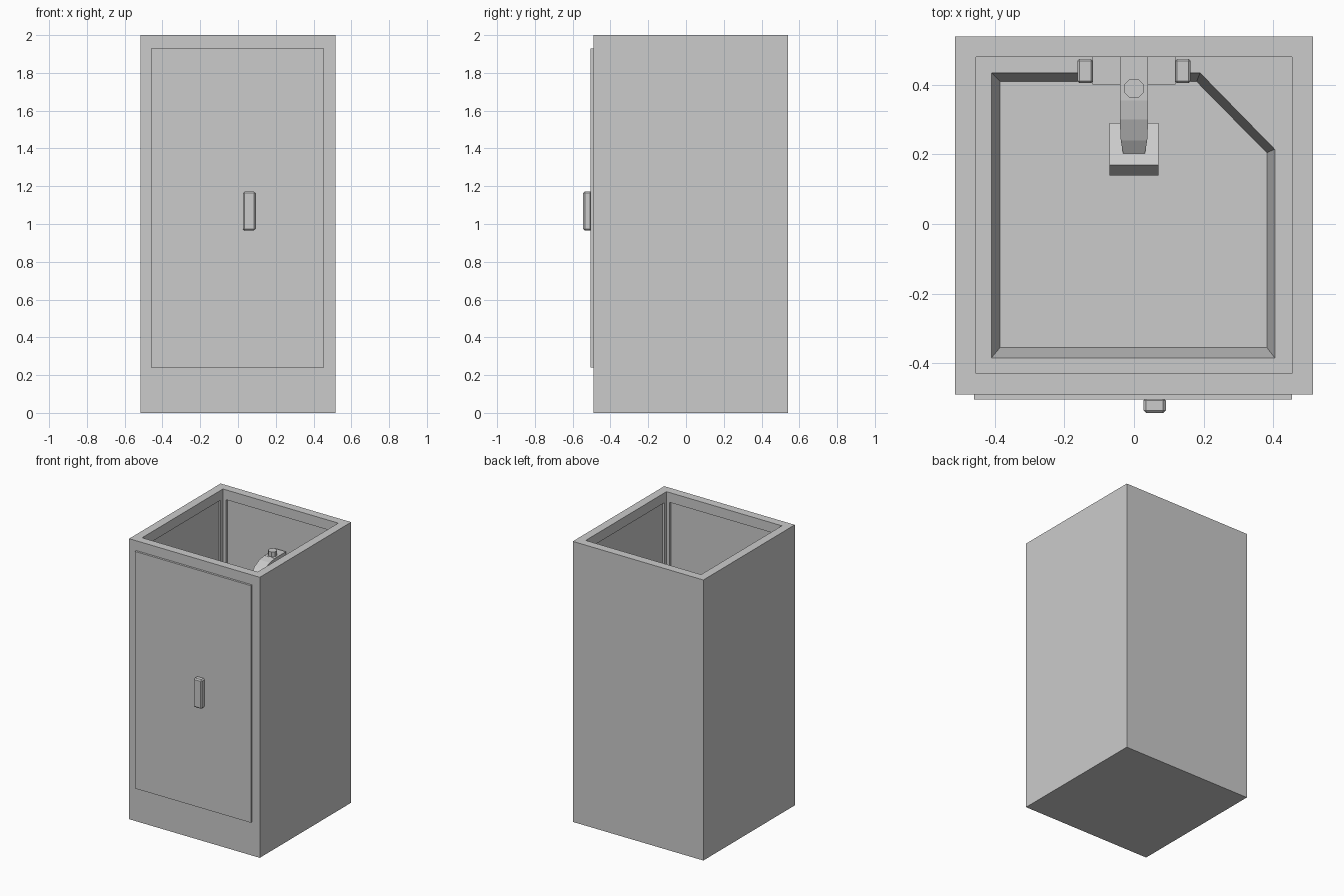
import bpy, bmesh, math

if "Cube" in bpy.data.objects:
    bpy.data.objects.remove(bpy.data.objects["Cube"])

grey = bpy.data.materials.new("light_grey")
grey.diffuse_color = (0.6, 0.6, 0.6, 1)
grey.use_nodes = True
grey.node_tree.nodes["Principled BSDF"].inputs["Base Color"].default_value = grey.diffuse_color


def finish(name, bm):
    bmesh.ops.recalc_face_normals(bm, faces=bm.faces)
    me = bpy.data.meshes.new(name)
    bm.to_mesh(me)
    bm.free()
    me.materials.append(grey)
    ob = bpy.data.objects.new(name, me)
    bpy.context.collection.objects.link(ob)
    return ob


def box(name, lo, hi, bevel=0):
    bm = bmesh.new()
    bmesh.ops.create_cube(bm, size=1)
    for v in bm.verts:
        v.co = [lo[i] if v.co[i] < 0 else hi[i] for i in range(3)]
    if bevel:
        bmesh.ops.bevel(bm, geom=bm.edges[:], offset=bevel, segments=1, affect='EDGES')
    return finish(name, bm)


def loft(name, rings):
    """Closed solid through rings of equal point count, capped at both ends."""
    bm = bmesh.new()
    vs = [[bm.verts.new(p) for p in r] for r in rings]
    n = len(vs[0])
    for a, b in zip(vs, vs[1:]):
        for i in range(n):
            j = (i + 1) % n
            bm.faces.new((a[i], a[j], b[j], b[i]))
    bm.faces.new(vs[0])
    bm.faces.new(vs[-1])
    return finish(name, bm)


def cut(ob, cutter):
    m = ob.modifiers.new("cut", 'BOOLEAN')
    m.operation, m.solver, m.object = 'DIFFERENCE', 'EXACT', cutter
    bpy.context.view_layer.objects.active = ob
    bpy.ops.object.modifier_apply(modifier=m.name)
    bpy.data.objects.remove(cutter)


# Cabin shell, open at the top, with a shower tray floor
cabin = box("cabin_shell", (-.515, -.49, 0), (.515, .54, 2))
cut(cabin, box("cavity", (-.455, -.43, .2), (.455, .48, 2.2)))

# Shallow recessed panels between the corner posts, under the top rail
cut(cabin, box("side_recess", (-.47, -.405, .24), (.47, .455, 1.93)))
cut(cabin, box("end_recess", (-.43, -.445, .24), (.43, .495, 1.93)))

# Sloped tray basin with one clipped corner
top = [(-.41, -.385), (.405, -.385), (.405, .215), (.19, .435), (-.41, .435)]
low = [(-.385, -.355), (.382, -.355), (.382, .205), (.18, .41), (-.385, .41)]
lip = [(x, y, .2) for x, y in top]
cut(cabin, loft("basin", [[(x, y, .1) for x, y in low], lip,
                          [(x, y, .22) for x, y in top]]))

# Door and handle
box("door", (-.46, -.505, .24), (.455, -.485, 1.93))
box("door_handle", (.027, -.544, .965), (.092, -.5, 1.172), .008)

# Shower arm on the back wall
box("arm_bracket", (-.041, .355, 1.60), (.041, .482, 1.685))
path = [(.36, 1.685, 1.61, .041), (.30, 1.675, 1.605, .041),
        (.24, 1.65, 1.59, .038), (.195, 1.62, 1.57, .03)]
loft("shower_arm", [[(-w, y, a), (w, y, a), (w, y, b), (-w, y, b)] for y, a, b, w in path])

# Octagonal button on the bracket
ring = [(.03 * math.cos((i + .5) * math.pi / 4), .39 + .03 * math.sin((i + .5) * math.pi / 4))
        for i in range(8)]
loft("bracket_button", [[(x, y, z) for x, y in ring] for z in (1.67, 1.72)])

# Tilted shower head
prof = [(.29, 1.56), (.17, 1.65), (.14, 1.61), (.26, 1.52)]
loft("shower_head", [[(x, y, z) for y, z in prof] for x in (-.07, .07)])

# Mixer tap with a cap at each end
box("mixer_body", (-.12, .402, 1.0), (.12, .482, 1.08))
for s, side in ((-1, "left"), (1, "right")):
    xs = sorted((s * .118, s * .163))
    box("mixer_cap_" + side, (xs[0], .405, 1.005), (xs[1], .475, 1.075), .006)
